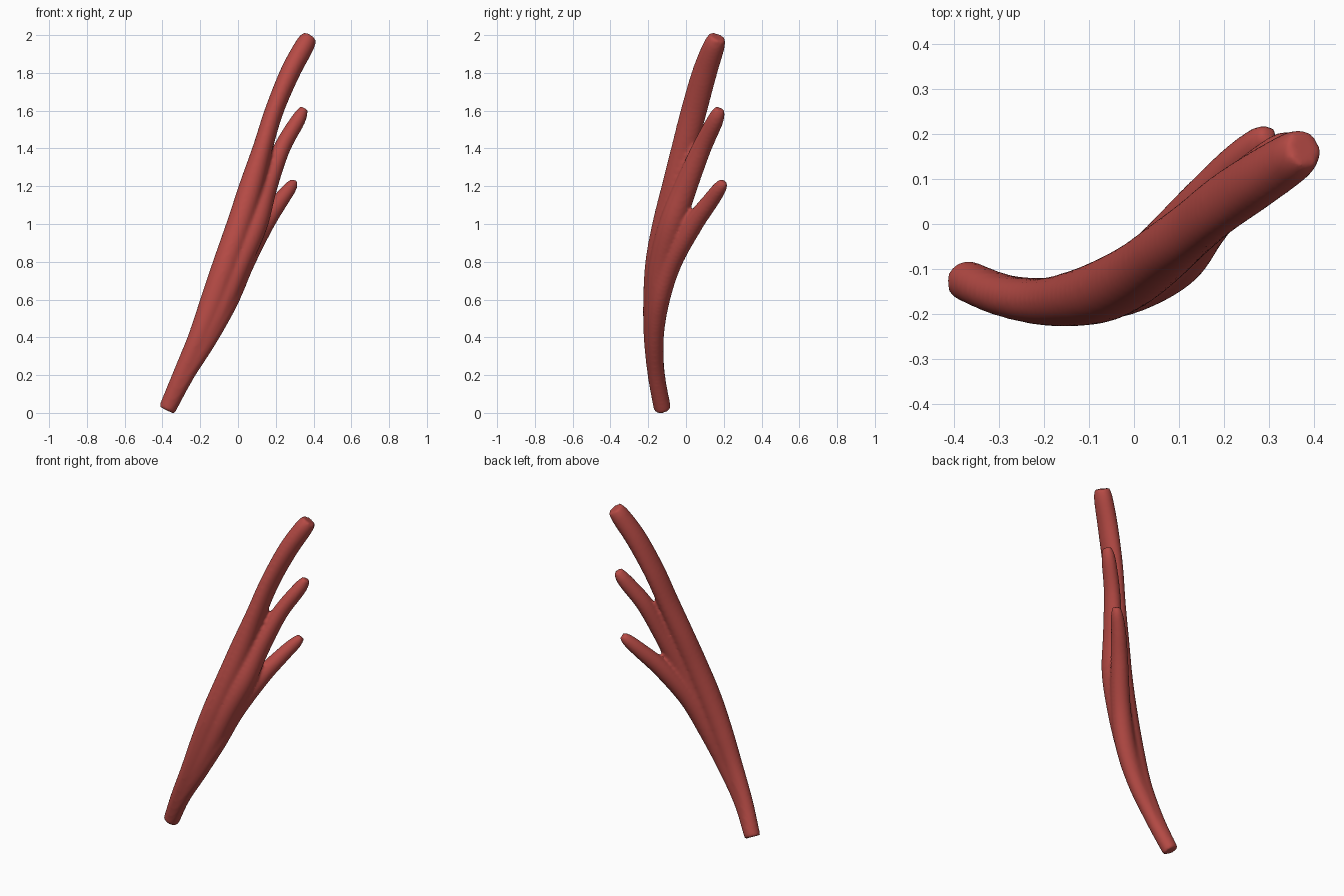
import bpy, bmesh, math
from mathutils import Vector

if "Cube" in bpy.data.objects:
    bpy.data.objects.remove(bpy.data.objects["Cube"])

red = bpy.data.materials.new("muscle_red")
red.use_nodes = True
red.diffuse_color = (0.47, 0.07, 0.06, 1)
red.node_tree.nodes["Principled BSDF"].inputs["Base Color"].default_value = red.diffuse_color

SIDES, STEPS = 20, 8


def spline(pts):
    """Smooth path through points, keeping the radii with them."""
    p = [[2 * a - b for a, b in zip(pts[0], pts[1])], *pts,
         [2 * a - b for a, b in zip(pts[-1], pts[-2])]]
    out = []
    for i in range(1, len(p) - 2):
        for s in range(STEPS):
            t = s / STEPS
            out.append([0.5 * (2 * b + (c - a) * t + (2 * a - 5 * b + 4 * c - d) * t**2
                        + (3 * b - a - 3 * c + d) * t**3)
                        for a, b, c, d in zip(*p[i - 1:i + 3])])
    return out + [pts[-1]]


def strand(bm, pts):
    """Closed tube of oval rings square to the path; points are x, y, z, rx, ry."""
    path = spline(pts)
    rings = []
    for i, (x, y, z, rx, ry) in enumerate(path):
        a, b = path[max(i - 1, 0)], path[min(i + 1, len(path) - 1)]
        axis = (Vector(b[:3]) - Vector(a[:3])).normalized()
        u = Vector((1, 0, 0))
        u = (u - axis * u.dot(axis)).normalized()
        v = axis.cross(u)
        ring = []
        for k in range(SIDES):
            ang = math.tau * k / SIDES
            ring.append(bm.verts.new(Vector((x, y, z)) + u * rx * math.cos(ang) + v * ry * math.sin(ang)))
        rings.append(ring)
    for r, q in zip(rings, rings[1:]):
        for k in range(SIDES):
            n = (k + 1) % SIDES
            bm.faces.new((r[k], r[n], q[n], q[k]))
    bm.faces.new(rings[0][::-1])
    bm.faces.new(rings[-1])


# Three bundles share one root and fan out towards the tips
root = (-0.376, -0.124, 0.018, 0.046, 0.046)
long_bundle = [root, (-0.297, -0.157, 0.2, 0.05, 0.046), (-0.208, -0.172, 0.4, 0.057, 0.052),
               (-0.13, -0.165, 0.6, 0.068, 0.062), (-0.06, -0.145, 0.8, 0.07, 0.07),
               (0.008, -0.108, 1.0, 0.068, 0.07), (0.07, -0.06, 1.2, 0.064, 0.068),
               (0.13, -0.01, 1.4, 0.053, 0.068), (0.192, 0.042, 1.6, 0.05, 0.069),
               (0.275, 0.098, 1.8, 0.053, 0.066), (0.35, 0.147, 1.94, 0.052, 0.058),
               (0.378, 0.168, 1.99, 0.042, 0.045)]
middle_bundle = [root, (-0.285, -0.157, 0.2, 0.046, 0.044), (-0.175, -0.168, 0.4, 0.057, 0.05),
                 (-0.08, -0.155, 0.6, 0.066, 0.06), (0.005, -0.125, 0.8, 0.068, 0.068),
                 (0.09, -0.073, 1.0, 0.068, 0.07), (0.158, 0.0, 1.2, 0.052, 0.062),
                 (0.232, 0.082, 1.4, 0.045, 0.052), (0.318, 0.155, 1.55, 0.039, 0.044),
                 (0.35, 0.178, 1.61, 0.024, 0.029)]
short_bundle = [root, (-0.275, -0.157, 0.2, 0.044, 0.044), (-0.158, -0.165, 0.4, 0.053, 0.048),
                (-0.055, -0.14, 0.6, 0.06, 0.055), (0.035, -0.075, 0.8, 0.056, 0.056),
                (0.142, 0.04, 1.0, 0.05, 0.052), (0.222, 0.128, 1.12, 0.043, 0.045),
                (0.275, 0.178, 1.19, 0.035, 0.037), (0.3, 0.2, 1.225, 0.022, 0.024)]

bm = bmesh.new()
for pts in (long_bundle, middle_bundle, short_bundle):
    strand(bm, pts)
mesh = bpy.data.meshes.new("branching_muscle")
bm.to_mesh(mesh)
bm.free()
muscle = bpy.data.objects.new("branching_muscle", mesh)
bpy.context.collection.objects.link(muscle)
mesh.materials.append(red)

# Fuse the bundles into one skin and soften the grooves
fuse = muscle.modifiers.new("fuse", "REMESH")
fuse.mode = "VOXEL"
fuse.voxel_size = 0.01
fuse.use_smooth_shade = True
soften = muscle.modifiers.new("soften", "SMOOTH")
soften.factor = 0.5
soften.iterations = 6
